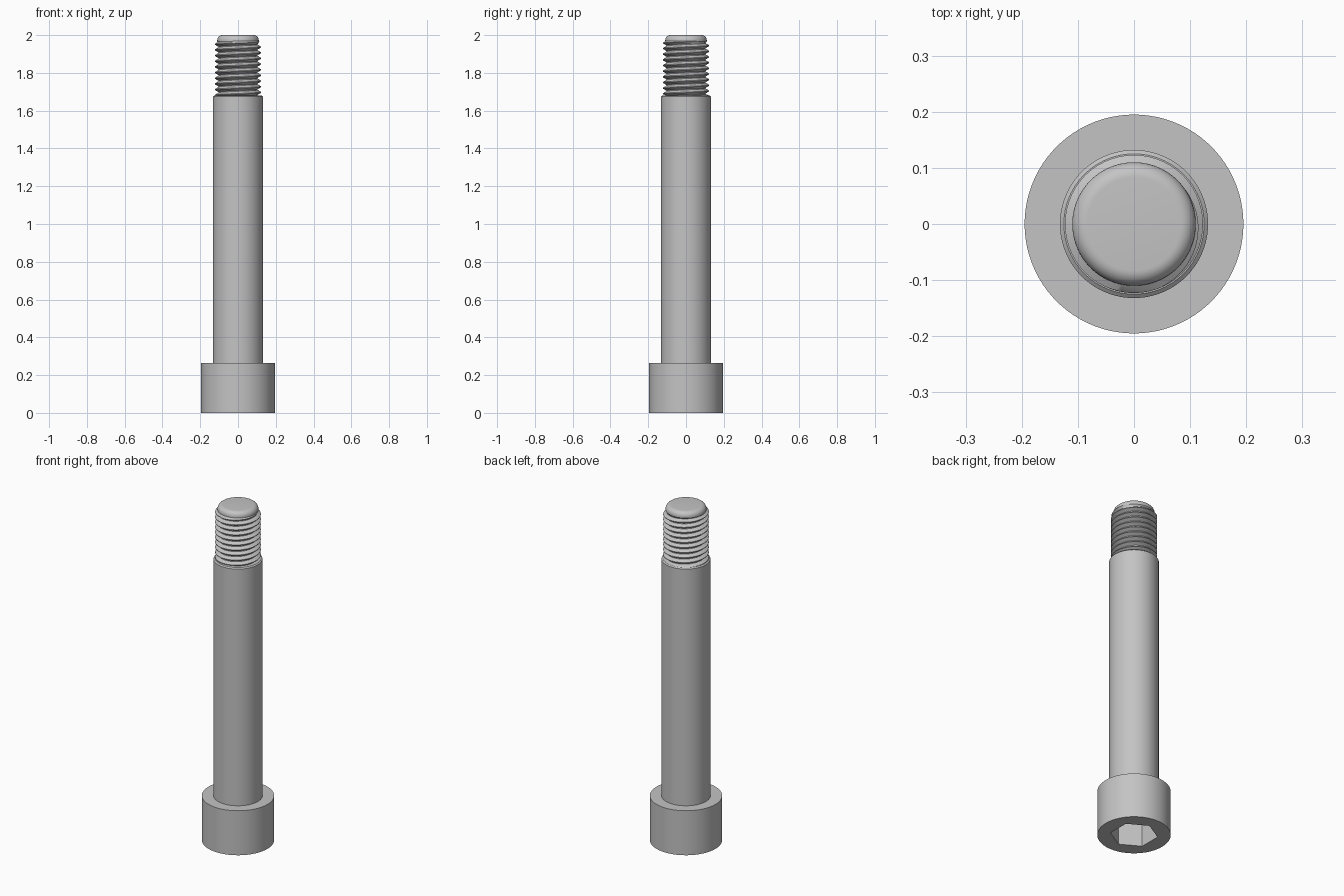
import bpy, bmesh, math

if "Cube" in bpy.data.objects:
    bpy.data.objects.remove(bpy.data.objects["Cube"])

SEG = 96
steel = bpy.data.materials.new("grey_steel")
steel.use_nodes = True
steel.diffuse_color = (0.55, 0.55, 0.55, 1)
steel.node_tree.nodes["Principled BSDF"].inputs["Base Color"].default_value = (0.55, 0.55, 0.55, 1)


def finish(name, bm, angle=35):
    """Turn a bmesh into a smooth-shaded object with sharp edges kept."""
    bmesh.ops.recalc_face_normals(bm, faces=bm.faces)
    mesh = bpy.data.meshes.new(name)
    bm.to_mesh(mesh)
    bm.free()
    mesh.materials.append(steel)
    obj = bpy.data.objects.new(name, mesh)
    bpy.context.collection.objects.link(obj)
    bpy.ops.object.select_all(action='DESELECT')
    obj.select_set(True)
    bpy.context.view_layer.objects.active = obj
    bpy.ops.object.shade_smooth_by_angle(angle=math.radians(angle))
    return obj


def ring(bm, r, z, n=SEG, start=0.0):
    angles = [start + math.tau * i / n for i in range(n)]
    return [bm.verts.new((r * math.cos(a), r * math.sin(a), z)) for a in angles]


def skin(bm, lower, upper):
    n = len(lower)
    for i in range(n):
        j = (i + 1) % n
        bm.faces.new((lower[i], lower[j], upper[j], upper[i]))


def lathe(name, profile):
    """Revolve (radius, height) points and cap both ends."""
    bm = bmesh.new()
    rings = [ring(bm, r, z) for r, z in profile]
    for a, b in zip(rings, rings[1:]):
        skin(bm, a, b)
    bm.faces.new(rings[0])
    bm.faces.new(rings[-1])
    return finish(name, bm)


# Cylindrical head with a hexagonal socket in its underside
HEAD_R, HEAD_Z, SHANK_R, SHANK_Z = 0.195, 0.265, 0.132, 1.68
bm = bmesh.new()
outer, top = ring(bm, HEAD_R, 0), ring(bm, HEAD_R, HEAD_Z)
skin(bm, outer, top)
bm.faces.new(top)
mouth = ring(bm, 0.127, 0, 6, math.pi / 2)
floor = ring(bm, 0.127, 0.15, 6, math.pi / 2)
skin(bm, mouth, floor)
bm.faces.new(floor)
rim = [e for e in bm.edges if len(e.link_faces) == 1]
bmesh.ops.triangle_fill(bm, edges=rim, use_beauty=True)
finish("socket_head", bm)

# Plain shank with a small chamfer at its shoulder
lathe("shank", [(SHANK_R, HEAD_Z), (SHANK_R, SHANK_Z - 0.006), (0.125, SHANK_Z)])

# Helical thread: a ridge profile that climbs one pitch per turn
PITCH, TURNS, MINOR, MAJOR = 0.03, 11, 0.104, 0.123
Z0, Z1 = SHANK_Z, 1.972
ridge = [(0.0, MINOR), (0.12, MINOR), (0.5, MAJOR), (0.62, MAJOR)]
STEP = len(ridge)
bm = bmesh.new()
columns = []
for i in range(SEG):
    a = math.tau * i / SEG
    column = []
    for j in range(TURNS * STEP + 1):
        offset, r = ridge[j % STEP]
        z = Z0 + (j // STEP - 1 + offset + i / SEG) * PITCH
        # The ridge fades into the core at the free end
        r = min(r, MINOR + max(0.0, Z1 - z) * 1.5)
        z = min(max(z, Z0), Z1)
        column.append(bm.verts.new((r * math.cos(a), r * math.sin(a), z)))
    columns.append(column)
for i in range(SEG):
    a, b = columns[i], columns[(i + 1) % SEG]
    shift = STEP if i == SEG - 1 else 0
    for j in range(len(a) - 1 - shift):
        bm.faces.new((a[j], b[j + shift], b[j + 1 + shift], a[j + 1]))
bmesh.ops.remove_doubles(bm, verts=bm.verts, dist=0.00001)
finish("thread", bm)

# Rounded tip above the thread
R, FLAT = 0.11, 0.083
f = R - FLAT
arc = [math.pi / 2 * k / 8 for k in range(9)]
lathe("tip", [(MINOR - 0.004, 1.955), (R, 1.967)]
      + [(FLAT + f * math.cos(t), 2 - f + f * math.sin(t)) for t in arc])
